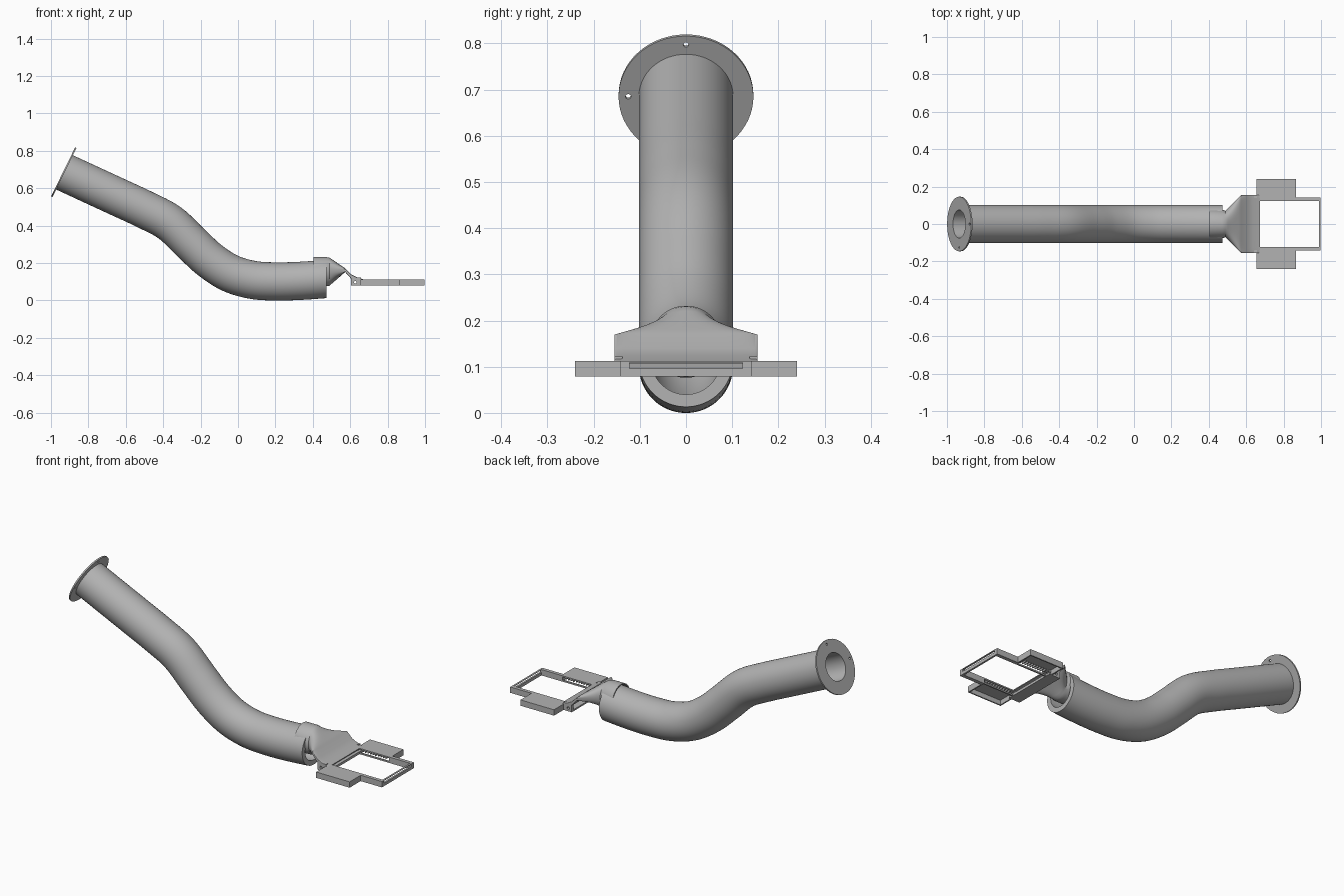
import bpy, bmesh, math
from mathutils import Vector, Matrix

cube = bpy.data.objects.get("Cube")
if cube:
    bpy.data.objects.remove(cube, do_unlink=True)

GREY = bpy.data.materials.new("plain grey")
GREY.use_nodes = True
GREY.diffuse_color = (0.45, 0.45, 0.45, 1)
GREY.node_tree.nodes["Principled BSDF"].inputs["Base Color"].default_value = (0.45, 0.45, 0.45, 1)


def finish(name, bm, smooth=False):
    bmesh.ops.recalc_face_normals(bm, faces=bm.faces)
    mesh = bpy.data.meshes.new(name)
    bm.to_mesh(mesh)
    bm.free()
    mesh.materials.append(GREY)
    ob = bpy.data.objects.new(name, mesh)
    bpy.context.collection.objects.link(ob)
    if smooth:
        activate(ob)
        bpy.ops.object.shade_smooth_by_angle(angle=math.radians(35))
    return ob


def activate(ob):
    bpy.ops.object.select_all(action='DESELECT')
    ob.select_set(True)
    bpy.context.view_layer.objects.active = ob


def shell(name, outer, inner):
    """Hollow duct: skin the outer rings forward and the inner rings back."""
    bm = bmesh.new()
    rings = [[bm.verts.new(p) for p in ring] for ring in outer + inner[::-1]]
    n = len(rings[0])
    for a, b in zip(rings, rings[1:] + rings[:1]):
        for i in range(n):
            j = (i + 1) % n
            bm.faces.new((a[i], a[j], b[j], b[i]))
    return finish(name, bm, True)


def boxes(name, spans):
    """One object from boxes given as (x0, x1, y0, y1, z0, z1)."""
    bm = bmesh.new()
    for x0, x1, y0, y1, z0, z1 in spans:
        m = Matrix.Translation(((x0 + x1) / 2, (y0 + y1) / 2, (z0 + z1) / 2))
        m = m @ Matrix.Diagonal((x1 - x0, abs(y1 - y0), z1 - z0, 1))
        bmesh.ops.create_cube(bm, size=1, matrix=m)
    return finish(name, bm)


def drill(ob, centre, axis, radius):
    bm = bmesh.new()
    m = Matrix.Translation(centre) @ Vector(axis).to_track_quat('Z', 'Y').to_matrix().to_4x4()
    bmesh.ops.create_cone(bm, cap_ends=True, segments=20, radius1=radius,
                          radius2=radius, depth=0.06, matrix=m)
    cutter = finish("hole_cutter", bm)
    cutter.hide_render = True
    mod = ob.modifiers.new("hole", 'BOOLEAN')
    mod.operation = 'DIFFERENCE'
    mod.object = cutter
    activate(ob)
    bpy.ops.object.modifier_apply(modifier=mod.name)
    bpy.data.objects.remove(cutter, do_unlink=True)


def circle(c, t, r, n=64):
    """Circle around c, square to the direction t in the xz plane."""
    side, up = Vector((0, 1, 0)), Vector((-t.z, 0, t.x))
    return [c + r * (math.cos(a) * side + math.sin(a) * up)
            for a in (math.tau * i / n for i in range(n))]


# Bent pipe along a smooth path
AXIS = Vector((0.898, 0, -0.44)).normalized()
knots = [Vector((x, 0, z)) for x, z in (
    (-0.932, 0.687), (-0.787, 0.62), (-0.642, 0.553), (-0.5, 0.487), (-0.365, 0.415),
    (-0.248, 0.305), (-0.15, 0.215), (-0.04, 0.145), (0.08, 0.11), (0.2, 0.102),
    (0.33, 0.105), (0.472, 0.115))]
ext = [2 * knots[0] - knots[1]] + knots + [2 * knots[-1] - knots[-2]]
path = []
for a, b, c, d in zip(ext, ext[1:], ext[2:], ext[3:]):
    for k in range(6):
        t = k / 6
        path.append(0.5 * (2 * b + (c - a) * t + (2 * a - 5 * b + 4 * c - d) * t * t
                           + (3 * b - a - 3 * c + d) * t ** 3))
path.append(knots[-1])
tangents = [(path[min(i + 1, len(path) - 1)] - path[max(i - 1, 0)]).normalized()
            for i in range(len(path))]
tangents[0], tangents[-1] = AXIS, Vector((1, 0, 0))
shell("pipe", [circle(p, t, 0.102) for p, t in zip(path, tangents)],
      [circle(p, t, 0.075) for p, t in zip(path, tangents)])

# End flange with two bolt holes
start = knots[0]
ends = (start - AXIS * 0.003, start + AXIS * 0.005)
flange = shell("flange", [circle(p, AXIS, 0.146) for p in ends],
               [circle(p, AXIS, 0.075) for p in ends])
flange_up = Vector((-AXIS.z, 0, AXIS.x))
for offset in (flange_up * 0.125, Vector((0, -0.125, 0))):
    drill(flange, start + offset, AXIS, 0.006)


# Funnel: round collar in the pipe, flattening into a wide sloping slot
def section(x, z, w, h, power, n=64):
    pts = []
    for i in range(n):
        a = math.tau * (i + 0.5) / n
        c, s = math.cos(a), math.sin(a)
        pts.append(Vector((x, math.copysign(abs(c) ** power, c) * w,
                           z + math.copysign(abs(s) ** power, s) * h)))
    return pts


stations = [(0.405, 0.154, 0.078, 0.078, 1), (0.47, 0.154, 0.078, 0.078, 1),
            (0.488, 0.154, 0.07, 0.076, 1)]
for k in range(1, 7):
    t = k / 6
    stations.append((0.488 + 0.085 * t, 0.154 + 0.008 * t, 0.07 + 0.085 * t,
                     0.076 - 0.066 * t, 1 - 0.8 * t ** 2))
stations += [(0.605, 0.128, 0.155, 0.012, 0.15), (0.635, 0.113, 0.155, 0.012, 0.15),
             (0.673, 0.1, 0.155, 0.012, 0.15)]
shell("funnel", [section(*s) for s in stations],
      [section(x, z, w - 0.006, h - min(0.006, h * 0.4), p) for x, z, w, h, p in stations])
boxes("funnel_floor", [(0.605, 0.673, -0.155, 0.155, 0.079, 0.088)])

# Frame, mirrored about the centre line
LOW, TOP = 0.079, 0.112
for label, s in (("left", 1), ("right", -1)):
    lug = boxes(label + "_lug", [(0.605, 0.657, s * 0.138, s * 0.155, LOW, 0.122)])
    drill(lug, (0.627, s * 0.146, 0.097), (0, 1, 0), 0.007)
    boxes(label + "_arm", [(0.863, 0.998, s * 0.122, s * 0.142, LOW, TOP)])
    # Wing: a shallow tray open underneath
    boxes(label + "_wing", [
        (0.656, 0.865, s * 0.122, s * 0.24, TOP - 0.007, TOP),
        (0.656, 0.865, s * 0.233, s * 0.24, LOW, TOP),
        (0.656, 0.663, s * 0.122, s * 0.24, LOW, TOP),
        (0.858, 0.865, s * 0.122, s * 0.24, LOW, TOP),
        (0.656, 0.865, s * 0.122, s * 0.13, LOW, LOW + 0.008)])
    # Comb of small ribs under the wing
    boxes(label + "_comb", [(0.69 + 0.016 * k, 0.695 + 0.016 * k, s * 0.124, s * 0.15,
                             0.095, TOP - 0.003) for k in range(10)])

# Slotted bar closing the frame
boxes("end_bar", [(0.988, 0.998, -0.142, 0.142, LOW, 0.096),
                  (0.988, 0.998, -0.142, 0.142, 0.109, TOP),
                  (0.988, 0.998, -0.142, -0.133, LOW, TOP),
                  (0.988, 0.998, 0.133, 0.142, LOW, TOP)])
